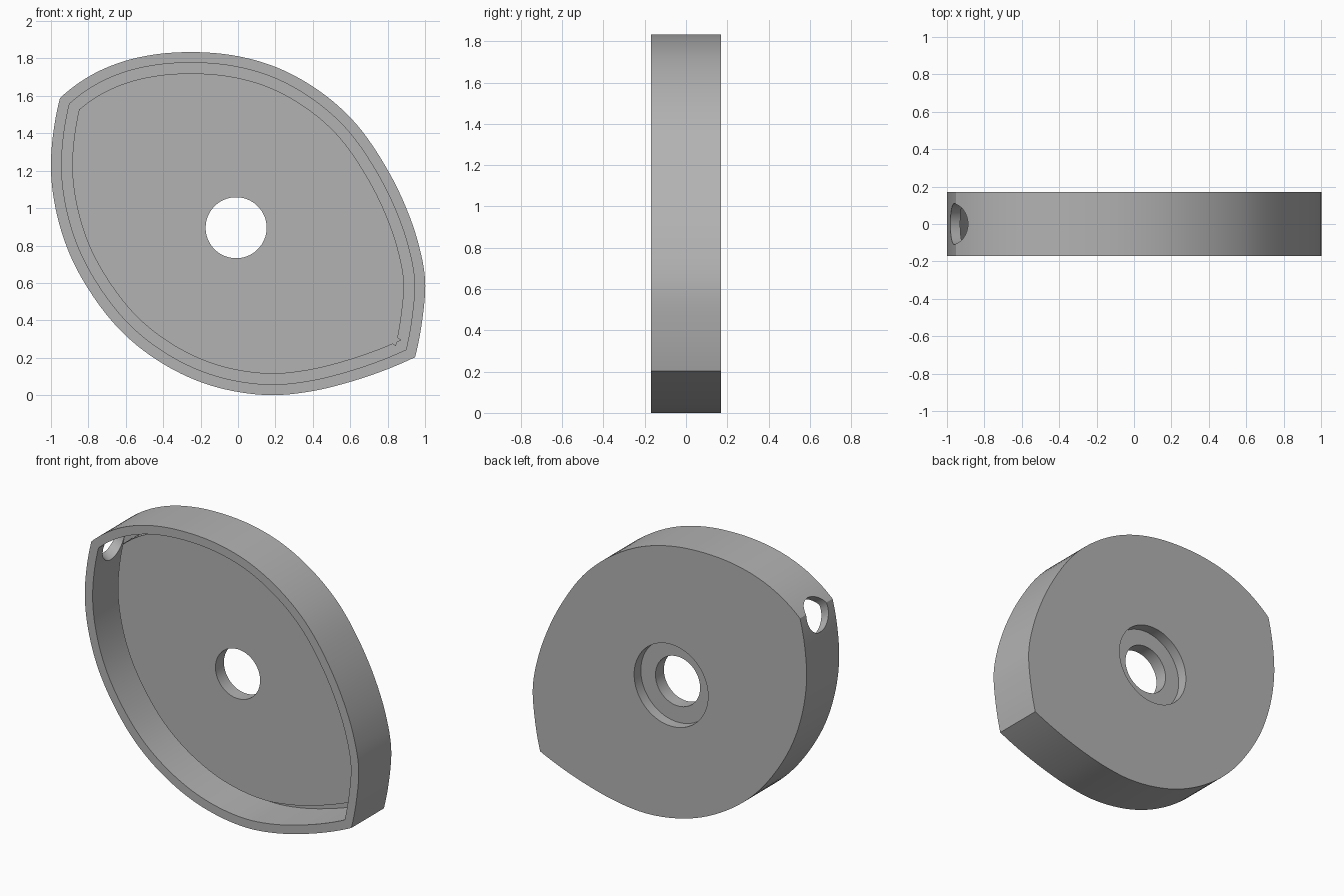
import bpy, bmesh, math
from mathutils import Vector

if "Cube" in bpy.data.objects:
    bpy.data.objects.remove(bpy.data.objects["Cube"])

FRONT, BACK = -0.17, 0.17
HOLE = Vector((-0.01, 0.895))       # centre of the round hole (x, z)

grey = bpy.data.materials.new("warm_grey")
grey.diffuse_color = (0.45, 0.45, 0.45, 1)
grey.use_nodes = True
grey.node_tree.nodes["Principled BSDF"].inputs["Base Color"].default_value = grey.diffuse_color

# Two smooth arcs (x, z) that meet at two sharp corners
upper_arc = [(-.952, 1.588), (-.79, 1.708), (-.62, 1.782), (-.44, 1.822), (-.25, 1.834),
             (0, 1.812), (.2, 1.755), (.4, 1.65), (.6, 1.485), (.785, 1.23),
             (.893, 1.016), (.962, .82), (1.0, .62), (.985, .4), (.947, .203)]
lower_arc = [(.947, .203), (.797, .138), (.6, .071), (.4, .022), (.19, 0), (0, .017),
             (-.2, .07), (-.4, .167), (-.6, .318), (-.8, .567), (-.9, .754),
             (-.967, .96), (-1.0, 1.2), (-.988, 1.4), (-.952, 1.588)]


def smooth_arc(points, steps=6):
    """Curve through the points, without the last one."""
    p = [Vector(q) for q in points]
    last = len(p) - 1
    t = [0]
    for a, b in zip(p, p[1:]):
        t.append(t[-1] + (b - a).length)
    slope = [(b - a) / (u - s) for a, b, s, u in zip(p, p[1:], t, t[1:])]
    tan = [slope[0]]
    for i in range(1, last):
        h0, h1 = t[i] - t[i - 1], t[i + 1] - t[i]
        tan.append((slope[i - 1] * h1 + slope[i] * h0) / (h0 + h1))
    tan.append(slope[-1])
    tan[0] = 2 * slope[0] - tan[1]
    tan[-1] = 2 * slope[-1] - tan[-2]
    out = []
    for i in range(last):
        h = t[i + 1] - t[i]
        for k in range(steps):
            s = k / steps
            out.append(p[i] * (2*s**3 - 3*s*s + 1) + tan[i] * h * (s**3 - 2*s*s + s)
                       + p[i + 1] * (3*s*s - 2*s**3) + tan[i + 1] * h * (s**3 - s*s))
    return out


outline = smooth_arc(upper_arc) + smooth_arc(lower_arc)
N = len(outline)


def inset(d):
    """Outline moved inwards by d with mitred corners (outline is clockwise)."""
    ring = []
    for i, q in enumerate(outline):
        a = (q - outline[i - 1]).normalized()
        b = (outline[(i + 1) % N] - q).normalized()
        na, nb = Vector((a.y, -a.x)), Vector((b.y, -b.x))
        ring.append(q + (na + nb) * d / (1 + na.dot(nb)))
    return ring


def circle(r):
    """Circle round the hole centre, one point for each outline point."""
    return [HOLE + (q - HOLE).normalized() * r for q in outline]


# Cross-section as closed rings: rim, wall, groove, raised floor, hole, counterbore, back
rings = [(outline, FRONT), (inset(.057), FRONT), (inset(.057), .113), (inset(.114), .113),
         (inset(.114), .012), (circle(.163), .012), (circle(.163), .10),
         (circle(.27), .10), (circle(.27), BACK), (outline, BACK)]

bm = bmesh.new()
loops = [[bm.verts.new((q.x, y, q.y)) for q in ring] for ring, y in rings]
for a, b in zip(loops, loops[1:] + loops[:1]):
    for i in range(N):
        j = (i + 1) % N
        bm.faces.new((a[i], a[j], b[j], b[i]))
bmesh.ops.recalc_face_normals(bm, faces=bm.faces)
mesh = bpy.data.meshes.new("housing")
bm.to_mesh(mesh)
bm.free()
housing = bpy.data.objects.new("housing", mesh)
bpy.context.collection.objects.link(housing)
mesh.materials.append(grey)

# Round port drilled through the wall at the upper left corner
axis = Vector((.85, 0, -.527)).normalized()
across = Vector((.527, 0, .85)).normalized()
corner = Vector((-.952, 0, 1.588)) - across * .03
bpy.ops.mesh.primitive_cylinder_add(vertices=48, radius=.11, depth=.325,
                                    location=corner - axis * .0375,
                                    rotation=axis.to_track_quat('Z', 'Y').to_euler())
cutter = bpy.context.object
cutter.name = "port_cutter"
cutter.data.materials.append(grey)
cutter.hide_render = True
cutter.hide_set(True)

cut = housing.modifiers.new("port", 'BOOLEAN')
cut.operation = 'DIFFERENCE'
cut.solver = 'EXACT'
cut.object = cutter
bpy.context.view_layer.objects.active = housing
housing.select_set(True)
bpy.ops.object.modifier_apply(modifier=cut.name)
bpy.data.objects.remove(cutter)
bpy.ops.object.shade_smooth_by_angle(angle=math.radians(30))
